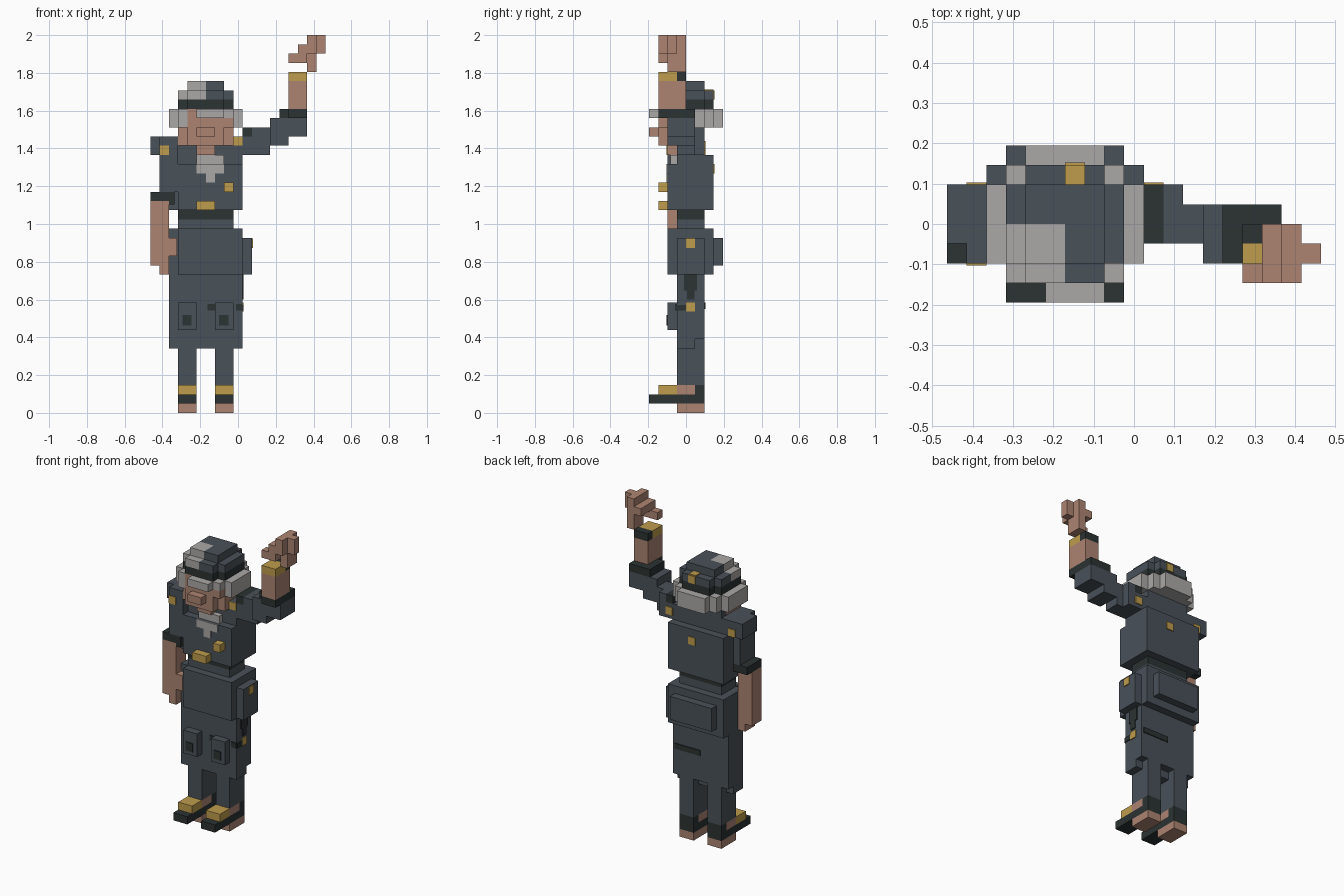
import bpy, bmesh
from mathutils import Vector

old = bpy.data.objects.get("Cube")
if old:
    bpy.data.objects.remove(old, do_unlink=True)

V = 2 / 41                                  # size of one block
ORIGIN = Vector((-9.5, -4, 0))              # grid corner, in blocks
T = 0.12                                    # thickness of painted plates, in blocks


def material(name, rgb):
    lin = [((c / 255 + 0.055) / 1.055) ** 2.4 for c in rgb] + [1]
    m = bpy.data.materials.new(name)
    m.use_nodes = True
    m.diffuse_color = lin
    bsdf = m.node_tree.nodes["Principled BSDF"]
    bsdf.inputs["Base Color"].default_value = lin
    bsdf.inputs["Roughness"].default_value = 0.9
    return m


CLOTH = material("slate cloth", (73, 81, 89))
DARK = material("dark leather", (43, 51, 50))
SKIN = material("skin", (172, 132, 113))
GOLD = material("gold", (190, 156, 76))
PALE = material("pale grey", (171, 169, 167))


def part(name, mat, *boxes):
    """One object from blocks given as (x0, x1, y0, y1, z0, z1) in grid units."""
    bm = bmesh.new()
    for x0, x1, y0, y1, z0, z1 in boxes:
        low, high = Vector((x0, y0, z0)), Vector((x1, y1, z1))
        mid, size = (low + high) / 2 + ORIGIN, high - low
        for v in bmesh.ops.create_cube(bm, size=1)["verts"]:
            v.co = (mid + v.co * size) * V
    me = bpy.data.meshes.new(name)
    bm.to_mesh(me)
    bm.free()
    me.materials.append(mat)
    ob = bpy.data.objects.new(name, me)
    bpy.context.collection.objects.link(ob)
    return ob


# Feet, shoes, legs and knee pockets, one set per side
for side, x in (("right", 3), ("left", 7)):
    part(side + "_heel", SKIN, (x, x + 2, 3, 6, 0, 1), (x, x + 2, 3, 5, 2, 3))
    part(side + "_shoe", DARK, (x, x + 2, 0, 6, 1, 2), (x, x + 2, 5, 6, 2, 3))
    part(side + "_shoe_strap", GOLD, (x, x + 2, 1, 3, 2, 3))
    part(side + "_leg", CLOTH, (x, x + 2, 3, 6, 3, 8))
    part(side + "_knee_pocket", CLOTH, (x, x + 2, 2, 3, 9, 12))
    part(side + "_pocket_patch", DARK, (x + 0.45, x + 1.45, 2 - T, 2, 9.5, 10.6))

# Trousers and hips
part("trousers", CLOTH, (2, 10, 3, 5, 7, 15), (2, 10, 5, 6, 8, 15))
part("trouser_trim", DARK,
     (6.2, 7, 3 - T, 3, 11.1, 11.8), (9.3, 10, 3 - T, 3, 11.1, 11.8),
     (10, 10 + T, 3, 4, 11.1, 11.7), (6, 9.7, 6, 6 + T, 11.3, 12),
     (10, 10 + T, 3.8, 5.2, 13.3, 15), (10, 10 + T, 4.1, 4.9, 12.3, 13.3))
part("trouser_badge", GOLD, (10, 10 + T, 4, 5, 11, 12))
part("hips", CLOTH, (3, 10, 2, 3, 15, 20), (2, 10, 3, 7, 15, 20),
     (3, 9, 7, 8, 16, 19), (3, 9, 3, 6, 20, 21))
part("hip_pouch", CLOTH, (10, 11, 3, 6, 15, 19))
part("pouch_badge", GOLD, (11, 11 + T, 4, 5, 17.9, 18.9))

# Belt, chest and shoulders
part("belt", DARK, (3, 9, 3, 6, 21, 22))
part("buckle", GOLD, (5, 7, 1, 2, 22, 23))
part("chest", CLOTH, (3, 10, 2, 3, 22, 27), (2, 10, 3, 7, 22, 28))
part("shoulders", CLOTH, (2, 10, 3, 6, 28, 29), (2, 3, 3, 6, 29, 30),
     (9, 10, 3, 6, 29, 30))
part("collar", CLOTH, (3, 9, 5, 6, 29, 31))
part("shirt_front", PALE, (5, 8, 2 - T, 2, 26, 27), (6, 7, 2 - T, 2, 25, 26),
     (5, 8, 2.3, 3, 27, 28))
part("shoulder_trim", PALE, (2, 2.8, 2.9, 3, 29, 29.9))
part("chest_badge", GOLD, (8, 9, 1, 2, 24, 25))
part("back_badge", GOLD, (6, 7, 7, 7 + T, 26, 27))
part("shoulder_badges", GOLD, (1, 2, 2 - T, 2, 28, 29), (9, 10, 3 - T, 3, 29, 30),
     (1, 2, 6, 6 + T, 28, 29), (10, 11, 6, 6 + T, 28.5, 29.5))

# Lowered right arm
part("right_sleeve", CLOTH, (0, 2, 3, 6, 28, 30), (1, 3, 2, 3, 24, 30),
     (1, 2, 3, 5, 24, 28), (2, 3, 3, 6, 29, 30))
part("right_cuff", DARK, (0, 2, 2, 5, 23, 24), (2, 2.6, 2, 3, 22.6, 24))
part("right_hand", SKIN, (0, 2, 2, 4, 16, 23), (1, 2, 2, 4, 15, 16),
     (2, 2.9, 2, 3, 17, 19))

# Raised left arm
part("left_sleeve", CLOTH, (10, 11, 3, 6, 28, 30), (11, 12, 3, 6, 28, 31),
     (12, 13, 3, 5, 28, 31), (13, 15, 2, 5, 29, 32), (15, 17, 2, 5, 30, 32))
part("left_sleeve_patch", DARK, (10, 11, 3, 6, 30, 31))
part("left_cuff", DARK, (14, 17, 2, 5, 32, 33), (15, 17, 1, 2, 32, 33))
part("left_forearm", SKIN, (15, 17, 1, 4, 33, 36))
part("bracelet", GOLD, (15, 17, 1, 3, 36, 37))
part("bracelet_clasp", DARK, (15, 17, 3, 4, 36, 37))
part("left_hand", SKIN, (17, 18, 2, 4, 37, 39), (15, 17, 1, 2, 38, 39),
     (16, 18, 1, 4, 39, 40), (17, 18, 1, 4, 40, 41), (18, 19, 2, 3, 39, 41))

# Head
part("neck", SKIN, (5, 7, 2, 3, 28, 29))
part("head", SKIN, (3, 9, 2, 5, 29, 33), (4, 8, 1, 2, 29, 33), (8, 9, 1, 2, 31, 32))
part("nose", SKIN, (5, 7, 0, 1, 30, 31))
part("brow", PALE, (5, 8, 0, 1, 32, 33))
part("hair", PALE, (2, 3, 2, 6, 31, 33), (9, 10, 2, 6, 31, 33),
     (3, 9, 5, 7, 31, 33), (4, 8, 7, 8, 31, 33),
     (3, 4, 1, 2, 31, 33), (8, 9, 1, 2, 32, 33))

# Cap with a pale front corner
part("cap_band", DARK, (3, 9, 2, 6, 33, 34), (4, 8, 1, 2, 33, 34), (4, 8, 6, 7, 33, 34))
part("cap", CLOTH, (6, 9, 2, 4, 34, 35), (3, 9, 4, 6, 34, 35), (6, 8, 1, 2, 34, 35),
     (4, 8, 6, 7, 34, 35), (6, 8, 2, 4, 35, 36), (4, 8, 4, 6, 35, 36))
part("cap_patch", PALE, (3, 6, 2, 4, 34, 35), (4, 6, 1, 2, 34, 35), (4, 6, 2, 4, 35, 36))
part("cap_badge", GOLD, (6, 7, 7, 7 + T, 34, 35), (6, 7, 6, 7, 35, 35 + T))
